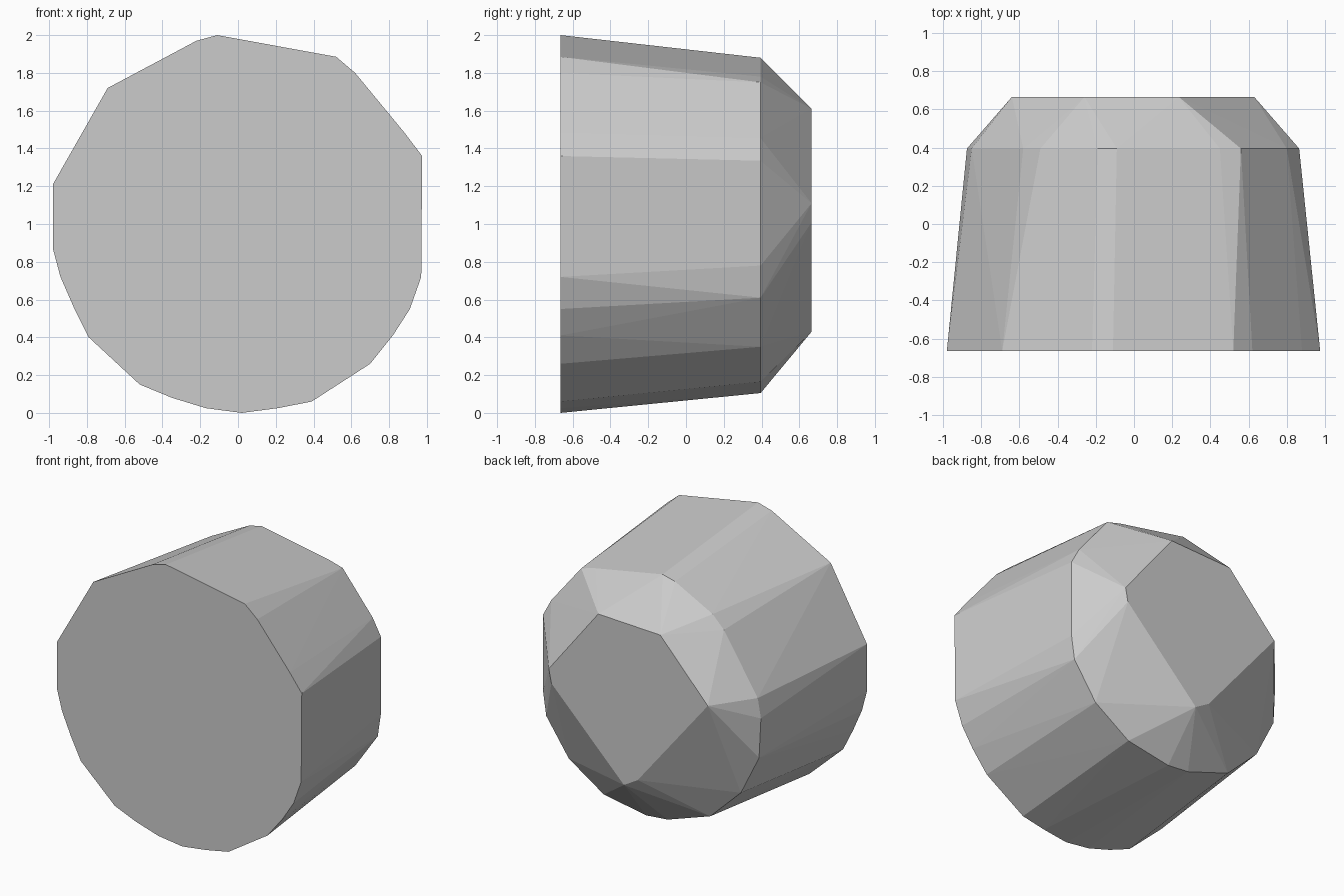
import bpy
import bmesh
import math

# Cross-sections (x, z) along y: wide front face, shoulder, small back face
front = [(-0.11, 2.0), (-0.22, 1.97), (-0.69, 1.72), (-0.98, 1.21), (-0.98, 0.87),
         (-0.94, 0.72), (-0.87, 0.56), (-0.79, 0.40), (-0.52, 0.15), (-0.35, 0.08),
         (-0.17, 0.025), (0.02, 0.0), (0.21, 0.025), (0.39, 0.06), (0.70, 0.26),
         (0.82, 0.41), (0.91, 0.55), (0.97, 0.72), (0.975, 1.36), (0.88, 1.485),
         (0.62, 1.80), (0.52, 1.885)]
shoulder = [(-0.09, 1.88), (-0.19, 1.855), (-0.49, 1.70), (-0.58, 1.61), (-0.85, 1.19),
            (-0.875, 1.05), (-0.86, 0.76), (-0.715, 0.47), (-0.47, 0.235), (-0.13, 0.12),
            (0.04, 0.105), (0.38, 0.165), (0.66, 0.35), (0.84, 0.61), (0.865, 0.78),
            (0.865, 1.335), (0.80, 1.455), (0.56, 1.75), (0.45, 1.78)]
back = [(0.235, 1.61), (-0.26, 1.59), (-0.64, 1.18), (-0.08, 0.495), (0.03, 0.43),
        (0.61, 1.01), (0.63, 1.11)]

# Faceted body: convex skin around the three sections
bm = bmesh.new()
for y, ring in ((-0.665, front), (0.395, shoulder), (0.665, back)):
    for x, z in ring:
        bm.verts.new((x, y, z))
result = bmesh.ops.convex_hull(bm, input=bm.verts[:])
loose = [v for v in bm.verts if not v.link_faces]
bmesh.ops.delete(bm, geom=loose, context='VERTS')

# Merge the coplanar triangles of the end caps
bmesh.ops.dissolve_limit(bm, angle_limit=math.radians(0.3),
                         verts=bm.verts[:], edges=bm.edges[:])
bmesh.ops.recalc_face_normals(bm, faces=bm.faces[:])

mesh = bpy.data.meshes.new("faceted_body")
bm.to_mesh(mesh)
bm.free()
body = bpy.data.objects.new("faceted_body", mesh)
bpy.context.collection.objects.link(body)
